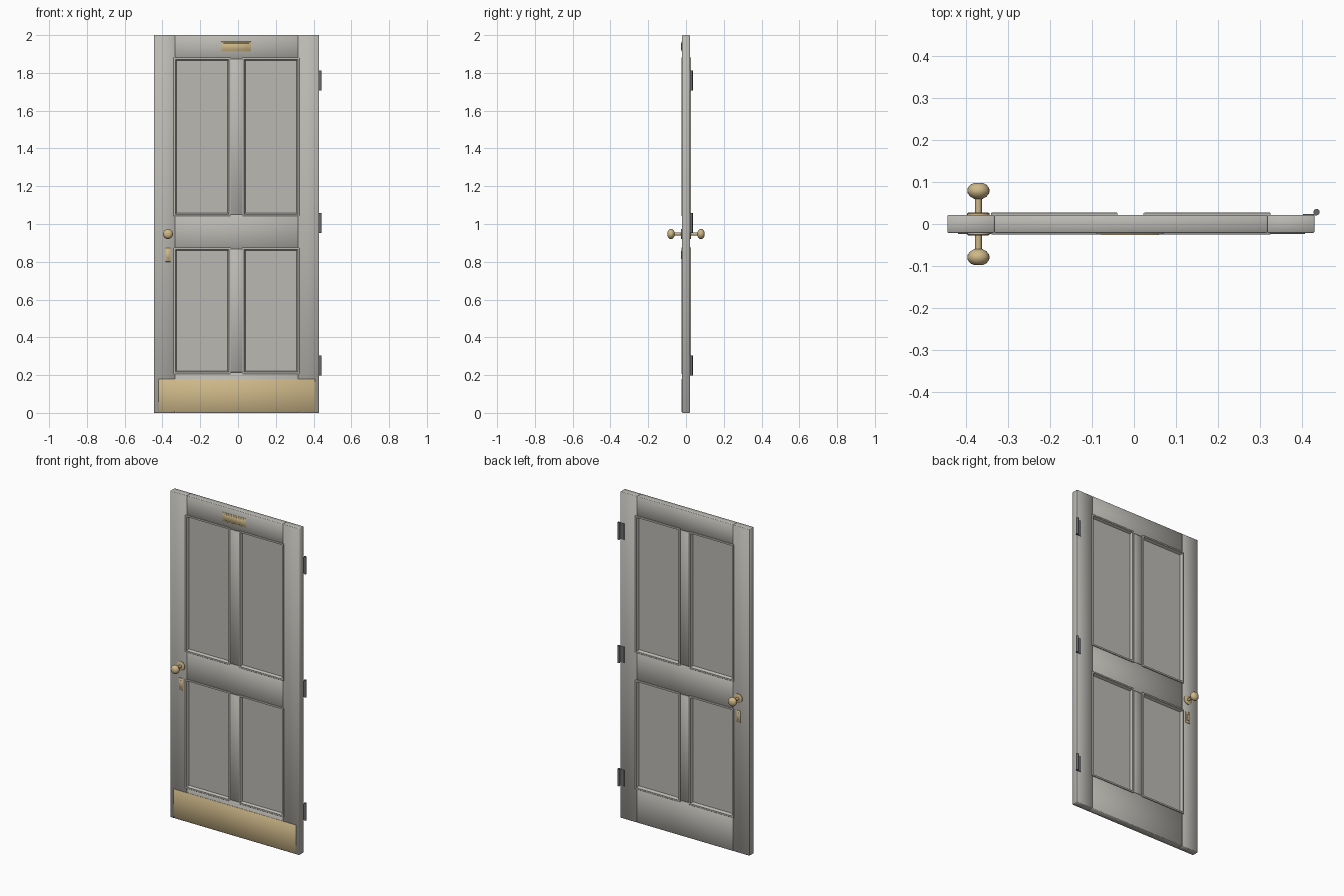
import bpy, bmesh, math
from mathutils import Matrix

if "Cube" in bpy.data.objects:
    bpy.data.objects.remove(bpy.data.objects["Cube"], do_unlink=True)


def material(name, rgb, metal=0.0):
    m = bpy.data.materials.new(name)
    m.use_nodes = True
    m.diffuse_color = (*rgb, 1)
    shader = next(n for n in m.node_tree.nodes if n.type == 'BSDF_PRINCIPLED')
    shader.inputs["Base Color"].default_value = (*rgb, 1)
    shader.inputs["Roughness"].default_value = 0.5
    return m


paint = material("warm grey paint", (0.50, 0.485, 0.45))
brass = material("brass", (0.62, 0.48, 0.25))
iron = material("dark iron", (0.14, 0.145, 0.15))


def finish(name, bm, mat):
    bmesh.ops.recalc_face_normals(bm, faces=bm.faces)
    mesh = bpy.data.meshes.new(name)
    bm.to_mesh(mesh)
    bm.free()
    mesh.materials.append(mat)
    ob = bpy.data.objects.new(name, mesh)
    bpy.context.collection.objects.link(ob)
    return ob


def box(name, x, y, z, mat, bevel=0.0):
    """Box from (min, max) pairs; a bevel gives it softly shaded edges."""
    bm = bmesh.new()
    bmesh.ops.create_cube(bm, size=1)
    for v in bm.verts:
        for i, (lo, hi) in enumerate((x, y, z)):
            v.co[i] = lo if v.co[i] < 0 else hi
    ob = finish(name, bm, mat)
    if bevel:
        mod = ob.modifiers.new("soft edges", 'BEVEL')
        mod.width = bevel
        mod.segments = 1
        ob.data.polygons.foreach_set("use_smooth", [True] * len(ob.data.polygons))
    return ob


def smooth(ob):
    bpy.ops.object.select_all(action='DESELECT')
    ob.select_set(True)
    bpy.context.view_layer.objects.active = ob
    bpy.ops.object.shade_smooth_by_angle(angle=math.radians(35))


def turned(name, profile, side, x, z, mat, steps=20):
    """Lathe a (radius, depth) profile about the y axis on one door face."""
    bm = bmesh.new()
    verts = [bm.verts.new((r, side * d, 0)) for r, d in profile]
    edges = [bm.edges.new(pair) for pair in zip(verts, verts[1:])]
    bmesh.ops.spin(bm, geom=verts + edges, axis=(0, 1, 0), cent=(0, 0, 0),
                   angle=math.tau, steps=steps, use_duplicate=False)
    bmesh.ops.remove_doubles(bm, verts=bm.verts, dist=1e-5)
    bmesh.ops.translate(bm, verts=bm.verts, vec=(x, 0, z))
    smooth(finish(name, bm, mat))


def moulding(name, x, z, side, profile):
    """Mitred rectangular frame swept from an (inset, depth) profile."""
    bm = bmesh.new()
    loops = []
    for inset, depth in profile:
        x0, x1, z0, z1 = x[0] + inset, x[1] - inset, z[0] + inset, z[1] - inset
        loops.append([bm.verts.new((px, side * depth, pz)) for px, pz in
                      ((x0, z0), (x1, z0), (x1, z1), (x0, z1))])
    for a, b in zip(loops, loops[1:]):
        for i in range(4):
            j = (i + 1) % 4
            bm.faces.new((a[i], a[j], b[j], b[i]))
    finish(name, bm, paint)


HALF = 0.021
LEFT, RIGHT = -0.445, 0.43
PANEL = 0.010
slab = (-HALF, HALF)
inner = (-0.333, 0.318)
muntin = (-0.047, 0.031)
LAP = 0.008

# Stiles, rails and centre muntins
box("latch_stile", (LEFT, inner[0]), slab, (0, 2), paint, 0.002)
box("hinge_stile", (inner[1], RIGHT), slab, (0, 2), paint, 0.002)
rails = {"bottom": (0, 0.215), "lock": (0.867, 1.05), "top": (1.873, 2)}
for label, z in rails.items():
    box(label + "_rail", inner, slab, z, paint, 0.002)

openings = {"lower": (rails["bottom"][1], rails["lock"][0]),
            "upper": (rails["lock"][1], rails["top"][0])}
bays = {"right": (inner[0], muntin[0]), "left": (muntin[1], inner[1])}
for row, z in openings.items():
    box(row + "_muntin", muntin, slab, z, paint, 0.002)
    # Recessed panels with a moulding on each face
    for bay, x in bays.items():
        box(f"{row}_{bay}_panel", x, (-PANEL, PANEL), z, paint)
        outer_x = (x[0] - LAP, x[1] + LAP)
        outer_z = (z[0] - LAP, z[1] + LAP)
        for face, side, top in (("front", -1, 0.025), ("back", 1, 0.027)):
            moulding(f"{row}_{bay}_{face}_moulding", outer_x, outer_z, side,
                     ((0, HALF - 0.001), (0, top - 0.001), (0.002, top),
                      (0.009, top), (0.012, 0.019), (0.016, PANEL)))

# Knobs, roses and spindles
KX, KZ = -0.371, 0.947
knob = ((0, 0.060), (0.010, 0.060), (0.019, 0.065), (0.0255, 0.073),
        (0.0265, 0.079), (0.0255, 0.086), (0.019, 0.094), (0.010, 0.098), (0, 0.098))
rose = ((0, 0.020), (0.027, 0.020), (0.027, 0.025), (0.024, 0.027), (0, 0.027))
spindle = ((0.008, 0.020), (0.008, 0.064))
for face, side in (("front", -1), ("back", 1)):
    turned(face + "_knob", knob, side, KX, KZ, brass)
    turned(face + "_rose", rose, side, KX, KZ, brass)
    turned(face + "_spindle", spindle, side, KX, KZ, brass, 12)
    # Keyhole plate with its raised swing cover
    for part, half, z, depth in (("keyhole_plate", 0.014, (0.80, 0.872), 0.024),
                                 ("keyhole_cover", 0.006, (0.815, 0.857), 0.027)):
        y = sorted((side * 0.020, side * depth))
        box(f"{face}_{part}", (KX - half, KX + half), y, z, brass, 0.001)

# Letter plate and flap
box("letter_plate", (-0.09, 0.07), (-0.024, -0.02), (1.912, 1.965), brass, 0.001)
box("letter_flap", (-0.078, 0.058), (-0.0265, -0.022), (1.920, 1.957), brass, 0.001)

# Kick plate
box("kick_plate", (-0.42, 0.408), (-0.0235, -0.02), (0.005, 0.18), brass, 0.001)

# Hinges: leaf on the back face with a knuckle beyond the edge
for label, z in (("lower", 0.25), ("middle", 1.005), ("upper", 1.76)):
    span = (z - 0.05, z + 0.05)
    box(label + "_hinge_leaf", (0.403, 0.436), (0.020, 0.0235), span, iron)
    bm = bmesh.new()
    bmesh.ops.create_cone(bm, cap_ends=True, segments=16, radius1=0.0075,
                          radius2=0.0075, depth=0.105,
                          matrix=Matrix.Translation((0.4355, 0.0285, z)))
    smooth(finish(label + "_hinge_knuckle", bm, iron))
